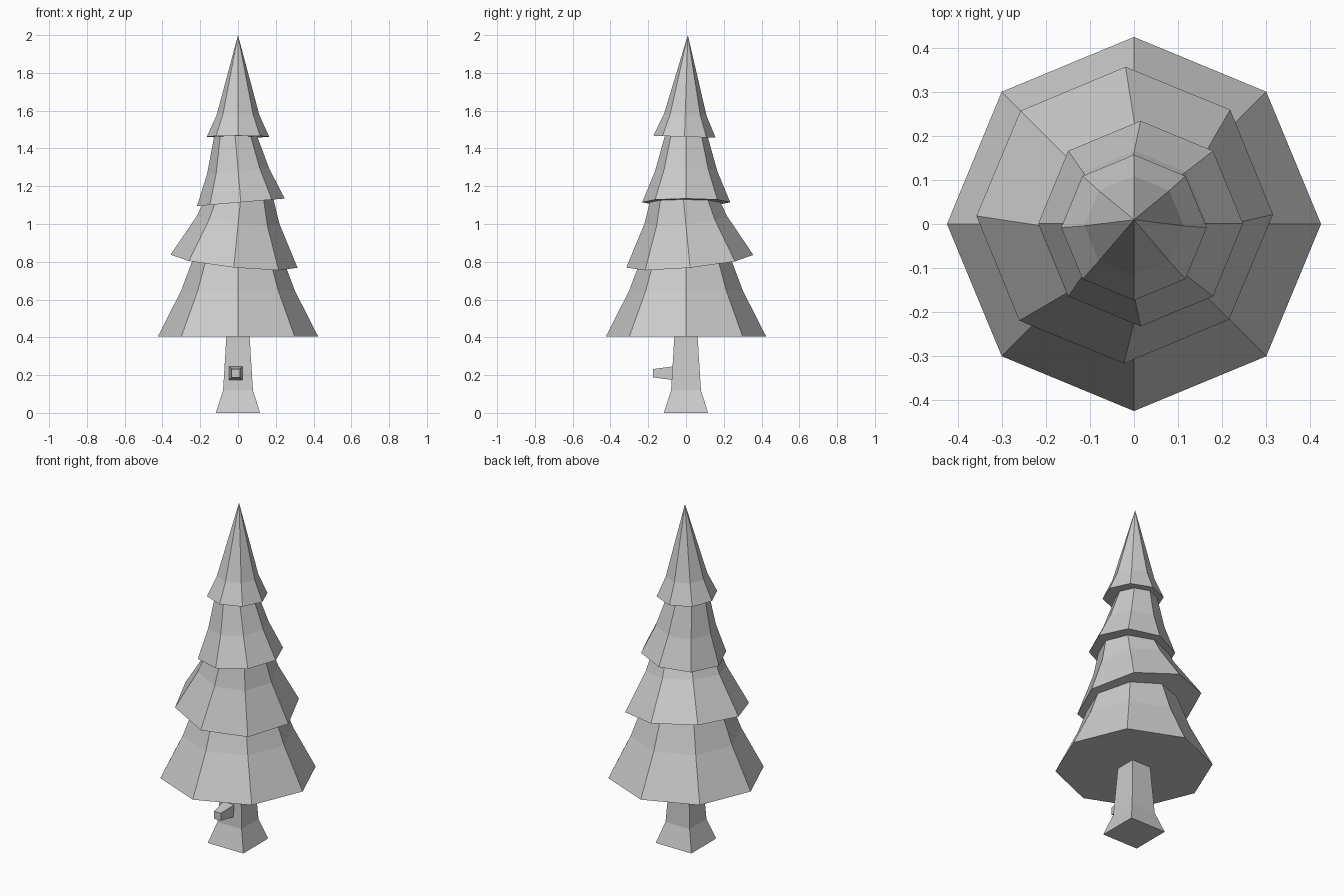
import bpy, bmesh
from math import pi, cos, sin
from mathutils import Vector

if "Cube" in bpy.data.objects:
    bpy.data.objects.remove(bpy.data.objects["Cube"])


def lathe(name, rings, sides, phase=0.0, origin=(0, 0, 0), axis=(0, 0, 1)):
    """Faceted solid from (radius, height) rings along an axis; radius 0 makes a tip."""
    bm = bmesh.new()
    rot = Vector((0, 0, 1)).rotation_difference(Vector(axis)).to_matrix()
    loops = []
    for r, h in rings:
        n = sides if r > 0 else 1
        loops.append([bm.verts.new(Vector(origin) + rot @ Vector((
            r * cos(phase + 2 * pi * i / sides), r * sin(phase + 2 * pi * i / sides), h)))
            for i in range(n)])
    for a, b in zip(loops, loops[1:]):
        for i in range(sides):
            j = (i + 1) % sides
            bm.faces.new((a[i], a[j], b[0]) if len(b) == 1 else (a[i], a[j], b[j], b[i]))
    bm.faces.new(loops[0][::-1])
    if len(loops[-1]) > 1:
        bm.faces.new(loops[-1])
    bmesh.ops.recalc_face_normals(bm, faces=bm.faces)
    mesh = bpy.data.meshes.new(name)
    bm.to_mesh(mesh)
    bm.free()
    obj = bpy.data.objects.new(name, mesh)
    bpy.context.collection.objects.link(obj)
    return obj


Q = 2 ** 0.5  # half width to corner radius of a square

# Square trunk with flared foot
lathe("trunk", [(0.117 * Q, 0), (0.079 * Q, 0.12), (0.06 * Q, 0.43)], 4, pi / 4)

# Broken branch stub on the front
lathe("branch_stub", [(0.037 * Q, 0), (0.036 * Q, 0.02), (0.022 * Q, 0.125)], 4, pi / 4,
      (-0.012, -0.05, 0.21), (0, -1, 0))

# Four octagonal foliage tiers, the upper ones leaning slightly
lathe("foliage_bottom", [(0.424, 0), (0.302, 0.24), (0.225, 0.445)], 8, 0, (0, 0, 0.405))
lathe("foliage_lower", [(0.338, 0), (0.22, 0.22), (0.155, 0.40)], 8, 0,
      (-0.021, 0.02, 0.803), (0.104, -0.1, 1))
lathe("foliage_upper", [(0.233, 0), (0.165, 0.165), (0.108, 0.37)], 8, 0,
      (0.015, 0.001, 1.115), (-0.086, 0, 1))
lathe("foliage_top", [(0.165, 0), (0.113, 0.115), (0, 0.538)], 8, 0,
      (0, -0.008, 1.462), (0, 0.033, 1))
